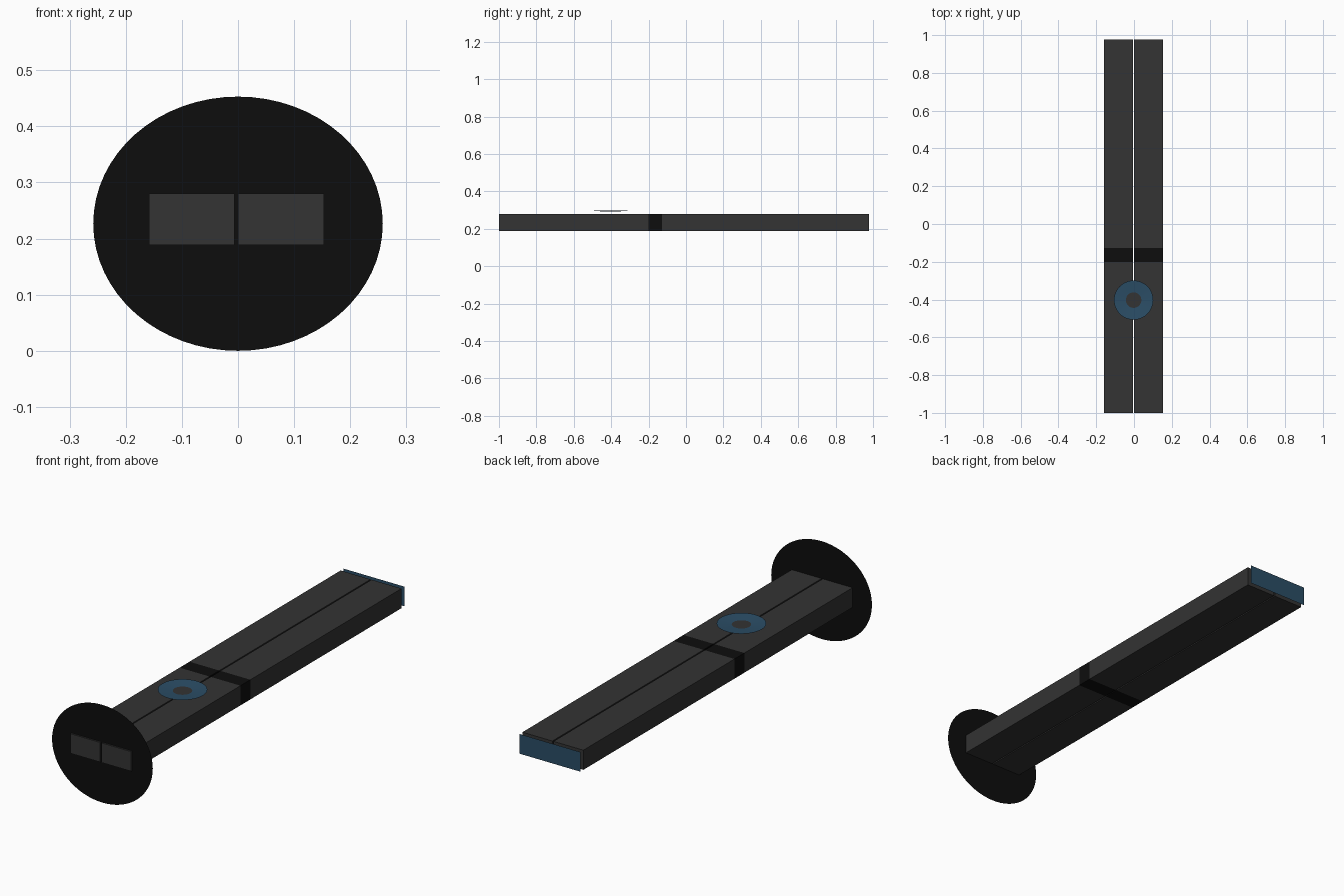
import bpy, bmesh
from math import cos, sin, tau

if "Cube" in bpy.data.objects:
    bpy.data.objects.remove(bpy.data.objects["Cube"])


def material(name, rgb):
    m = bpy.data.materials.new(name)
    m.diffuse_color = (*rgb, 1)
    m.use_nodes = True
    m.node_tree.nodes["Principled BSDF"].inputs["Base Color"].default_value = m.diffuse_color
    return m


GREY = material("dark_grey", (0.033, 0.033, 0.033))
BLACK = material("black", (0.004, 0.004, 0.004))
BLUE = material("blue", (0.024, 0.075, 0.133))


def add_object(name, bm, mat):
    me = bpy.data.meshes.new(name)
    bm.to_mesh(me)
    bm.free()
    me.materials.append(mat)
    ob = bpy.data.objects.new(name, me)
    bpy.context.collection.objects.link(ob)
    return ob


def box(name, lo, hi, mat):
    bm = bmesh.new()
    bmesh.ops.create_cube(bm, size=1)
    for v in bm.verts:
        v.co = [(a + b) / 2 + c * (b - a) for a, b, c in zip(lo, hi, v.co)]
    return add_object(name, bm, mat)


def sheet(name, points, mat):
    bm = bmesh.new()
    bm.faces.new([bm.verts.new(p) for p in points])
    return add_object(name, bm, mat)


Z0, Z1 = 0.189, 0.28

# Twin bars, each split by a black band
for side, x0, x1 in (("left", -0.159, -0.006), ("right", 0.0, 0.153)):
    for part, y0, y1, mat in (("front_bar", -1.0, -0.2, GREY),
                              ("band", -0.2, -0.128, BLACK),
                              ("rear_bar", -0.128, 0.978, GREY)):
        box(f"{side}_{part}", (x0, y0, Z0), (x1, y1, Z1), mat)

# Thin oval guard at the front end
N = 64
sheet("oval_guard", [(0.258 * cos(tau * i / N), -0.992, 0.2265 + 0.2265 * sin(tau * i / N))
                     for i in range(N)], BLACK)

# Blue plate closing the rear end
sheet("rear_plate", [(0.153, 1, Z0), (-0.159, 1, Z0), (-0.159, 1, Z1), (0.153, 1, Z1)], BLUE)

# Shallow dished ring floating above the bars, with a grey centre
CX, CY, N = -0.002, -0.403, 48


def circle(r, z):
    return [(CX + r * cos(tau * i / N), CY + r * sin(tau * i / N), z) for i in range(N)]


bm = bmesh.new()
outer = [bm.verts.new(p) for p in circle(0.104, 0.298)]
inner = [bm.verts.new(p) for p in circle(0.041, 0.293)]
for i in range(N):
    j = (i + 1) % N
    bm.faces.new((outer[i], outer[j], inner[j], inner[i]))
add_object("top_ring", bm, BLUE)
sheet("ring_centre", circle(0.041, 0.293), GREY)
